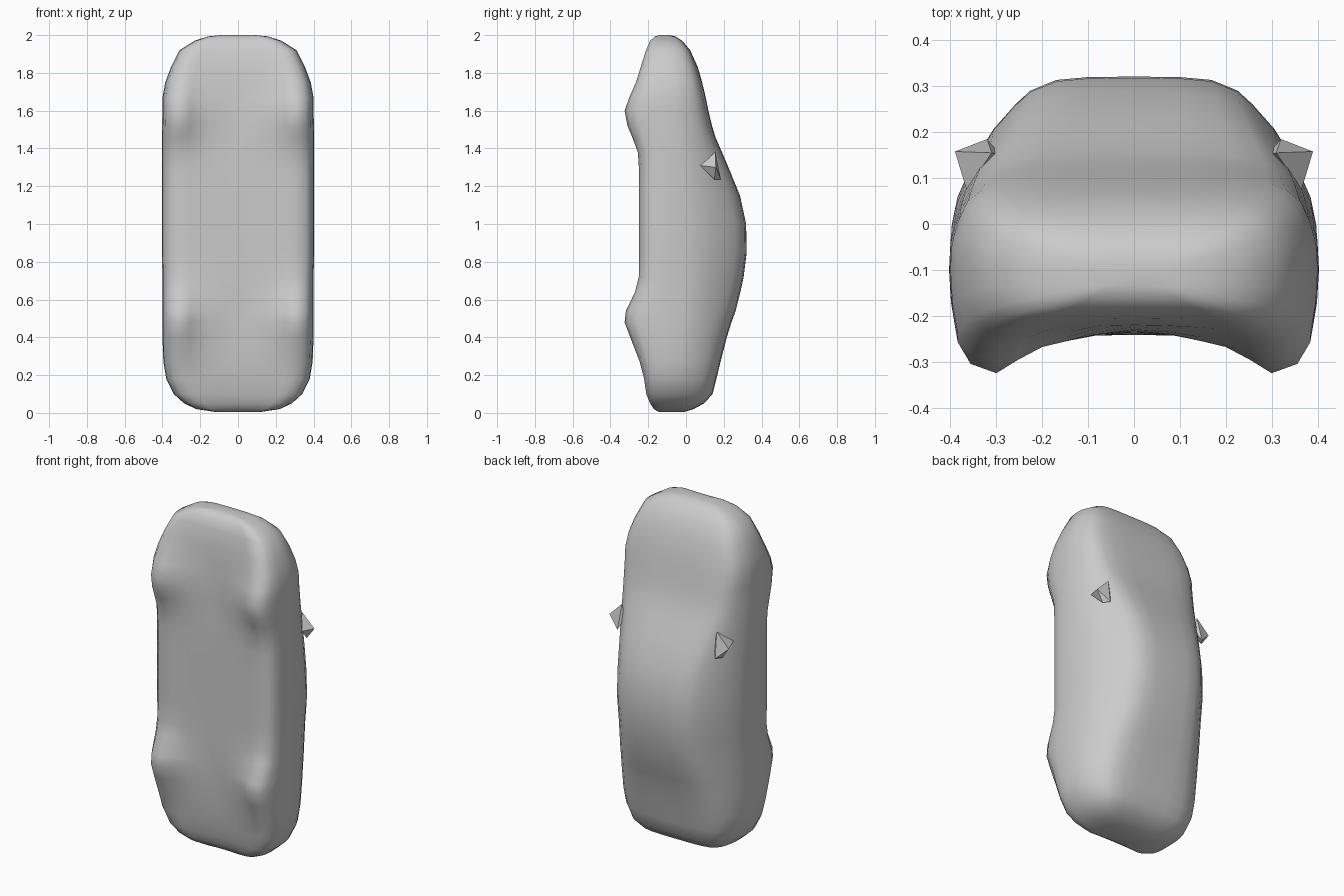
import bpy, bmesh
from mathutils import Vector

grey = bpy.data.materials.new("plain grey")
grey.diffuse_color = (0.6, 0.6, 0.6, 1)


def finish(name, bm, smooth):
    bmesh.ops.recalc_face_normals(bm, faces=bm.faces)
    mesh = bpy.data.meshes.new(name)
    bm.to_mesh(mesh)
    bm.free()
    mesh.materials.append(grey)
    for p in mesh.polygons:
        p.use_smooth = smooth
    ob = bpy.data.objects.new(name, mesh)
    bpy.context.collection.objects.link(ob)
    return ob


# Body stations along the car: z, half width, roof y, belly y, wheel-line y
STATIONS = [
    (0.005, 0.12, -0.01, -0.14, -0.145),
    (0.02, 0.22, 0.04, -0.165, -0.17),
    (0.05, 0.285, 0.095, -0.185, -0.19),
    (0.10, 0.34, 0.14, -0.20, -0.21),
    (0.18, 0.38, 0.16, -0.215, -0.222),
    (0.27, 0.395, 0.182, -0.225, -0.245),
    (0.40, 0.40, 0.215, -0.23, -0.295),
    (0.48, 0.40, 0.24, -0.233, -0.325),
    (0.54, 0.40, 0.262, -0.235, -0.318),
    (0.64, 0.40, 0.287, -0.24, -0.27),
    (0.72, 0.40, 0.304, -0.242, -0.25),
    (0.85, 0.403, 0.32, -0.242, -0.248),
    (1.00, 0.403, 0.317, -0.242, -0.248),
    (1.15, 0.403, 0.285, -0.242, -0.248),
    (1.28, 0.403, 0.232, -0.242, -0.248),
    (1.38, 0.403, 0.19, -0.24, -0.255),
    (1.46, 0.403, 0.155, -0.237, -0.285),
    (1.52, 0.402, 0.137, -0.235, -0.31),
    (1.60, 0.40, 0.118, -0.233, -0.325),
    (1.67, 0.40, 0.104, -0.23, -0.30),
    (1.75, 0.385, 0.085, -0.225, -0.265),
    (1.83, 0.355, 0.062, -0.22, -0.24),
    (1.92, 0.31, 0.022, -0.205, -0.212),
    (1.97, 0.23, -0.02, -0.185, -0.19),
    (1.993, 0.16, -0.055, -0.16, -0.165),
    (2.00, 0.09, -0.085, -0.135, -0.14),
]
# Belly: (width fraction, share of the wheel bulge)
BELLY = [(0, 0), (0.2, 0.08), (0.375, 0.25), (0.5, 0.38), (0.63, 0.68), (0.75, 1)]
# Lower flank: (width fraction, share of height from waist to wheel line)
FLANK = [(0.89, 0.91), (0.96, 0.7), (0.99, 0.36), (1, 0)]
# Upper body: (share of height, width on cabin, width on bonnet)
UPPER = [(0.235, 0.985, 0.995), (0.376, 0.955, 0.98), (0.54, 0.88, 0.955),
         (0.73, 0.76, 0.91), (0.86, 0.64, 0.83), (0.93, 0.56, 0.74),
         (0.985, 0.42, 0.56), (1, 0.25, 0.3), (1.003, 0, 0)]


def section(z, w, top, belly, wheel):
    waist = -0.1 if wheel < -0.15 else (top + wheel) / 2
    cabin = min(1, max(0, (top - 0.1) / 0.2))
    half = [(w * f, belly + (wheel - belly) * s) for f, s in BELLY]
    half += [(w * f, waist + (wheel - waist) * s) for f, s in FLANK]
    half += [(w * (c * cabin + b * (1 - cabin)), waist + (top - waist) * s)
             for s, c, b in UPPER]
    ring = half + [(-x, y) for x, y in half[-2:0:-1]]
    return [Vector((x, y, z)) for x, y in ring]


# Car shell
bm = bmesh.new()
rings = [[bm.verts.new(p) for p in section(*s)] for s in STATIONS]
for a, b in zip(rings, rings[1:]):
    for i in range(len(a)):
        j = (i + 1) % len(a)
        bm.faces.new((a[i], a[j], b[j], b[i]))
bm.faces.new(rings[0])
bm.faces.new(rings[-1])
finish("car_body", bm, True)

# Faceted door mirrors
MIRROR = [(0.365, 0.075, 1.31), (0.31, 0.155, 1.38), (0.39, 0.158, 1.30),
          (0.32, 0.185, 1.235), (0.345, 0.15, 1.235), (0.29, 0.15, 1.30)]
for name, side in (("left_mirror", -1), ("right_mirror", 1)):
    bm = bmesh.new()
    for x, y, z in MIRROR:
        bm.verts.new((x * side, y, z))
    bmesh.ops.convex_hull(bm, input=bm.verts)
    finish(name, bm, False)
